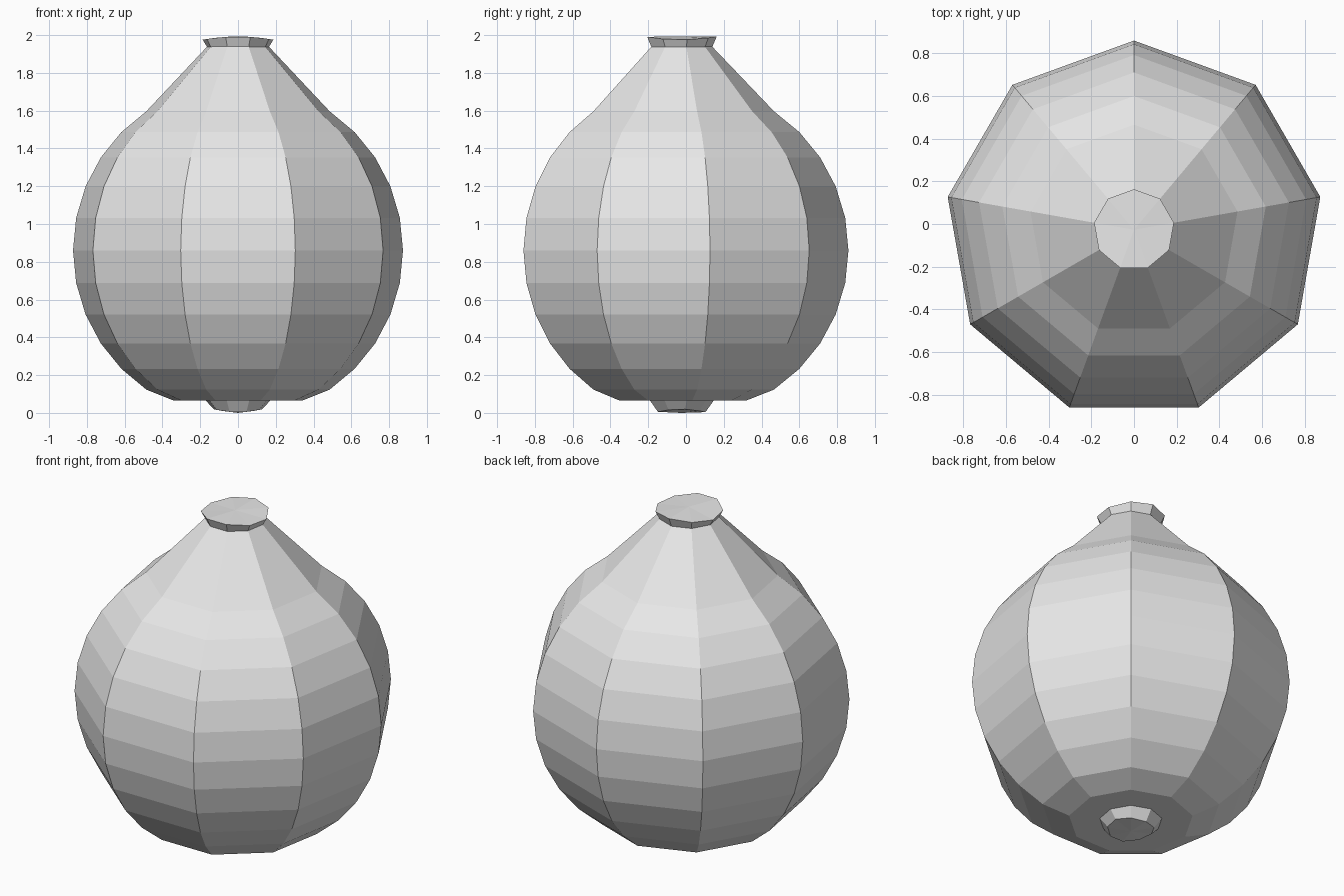
import bpy
import bmesh
from math import sin, cos, pi, radians

SIDES = 9
CENTRE_Y = -0.027

cube = bpy.data.objects.get("Cube")
if cube:
    bpy.data.objects.remove(cube, do_unlink=True)

grey = bpy.data.materials.new("pale grey")
grey.use_nodes = True
colour = (0.8, 0.8, 0.8, 1)
grey.diffuse_color = colour
grey.node_tree.nodes["Principled BSDF"].inputs["Base Color"].default_value = colour


def lathe(name, profile, bottom=None, top=None):
    """Turn (radius, height, ripple) rings about z; bottom and top are the end-fan heights."""
    bm = bmesh.new()
    rings = []
    for radius, height, ripple in profile:
        ring = []
        for i in range(SIDES):
            a = pi / 2 + 2 * pi * i / SIDES
            ring.append(bm.verts.new((radius * cos(a), CENTRE_Y + radius * sin(a),
                                      height - ripple * cos(2 * a))))
        rings.append(ring)
    for low, high in zip(rings, rings[1:]):
        for i in range(SIDES):
            j = (i + 1) % SIDES
            bm.faces.new((low[i], low[j], high[j], high[i]))
    for ring, height in ((rings[0], bottom), (rings[-1], top)):
        if height is not None:
            tip = bm.verts.new((0, CENTRE_Y, height))
            for i in range(SIDES):
                bm.faces.new((ring[i], ring[(i + 1) % SIDES], tip))
    bmesh.ops.recalc_face_normals(bm, faces=bm.faces)
    mesh = bpy.data.meshes.new(name)
    bm.to_mesh(mesh)
    bm.free()
    mesh.materials.append(grey)
    obj = bpy.data.objects.new(name, mesh)
    bpy.context.collection.objects.link(obj)
    return obj


# Round bulb with a flattened base, drawn up into a straight neck
bulb = [(0.345, 0.065, 0)]
for k in range(-5, 6):
    a = radians(11.25 * k)
    bulb.append((0.887 * cos(a), 0.86 + 0.886 * sin(a), 0))
bulb.append((0.165, 1.94, 0))
lathe("bulb_body", bulb, bottom=0.065, top=1.94)

# Flared, slightly uneven cut stem on top
lathe("stem_cap", [(0.165, 1.935, 0), (0.19, 1.984, 0.009)], bottom=1.935, top=1.993)

# Small tapering root nub below
lathe("root_nub", [(0.13, 0.012, -0.008), (0.175, 0.067, 0)], bottom=0.0, top=0.067)
